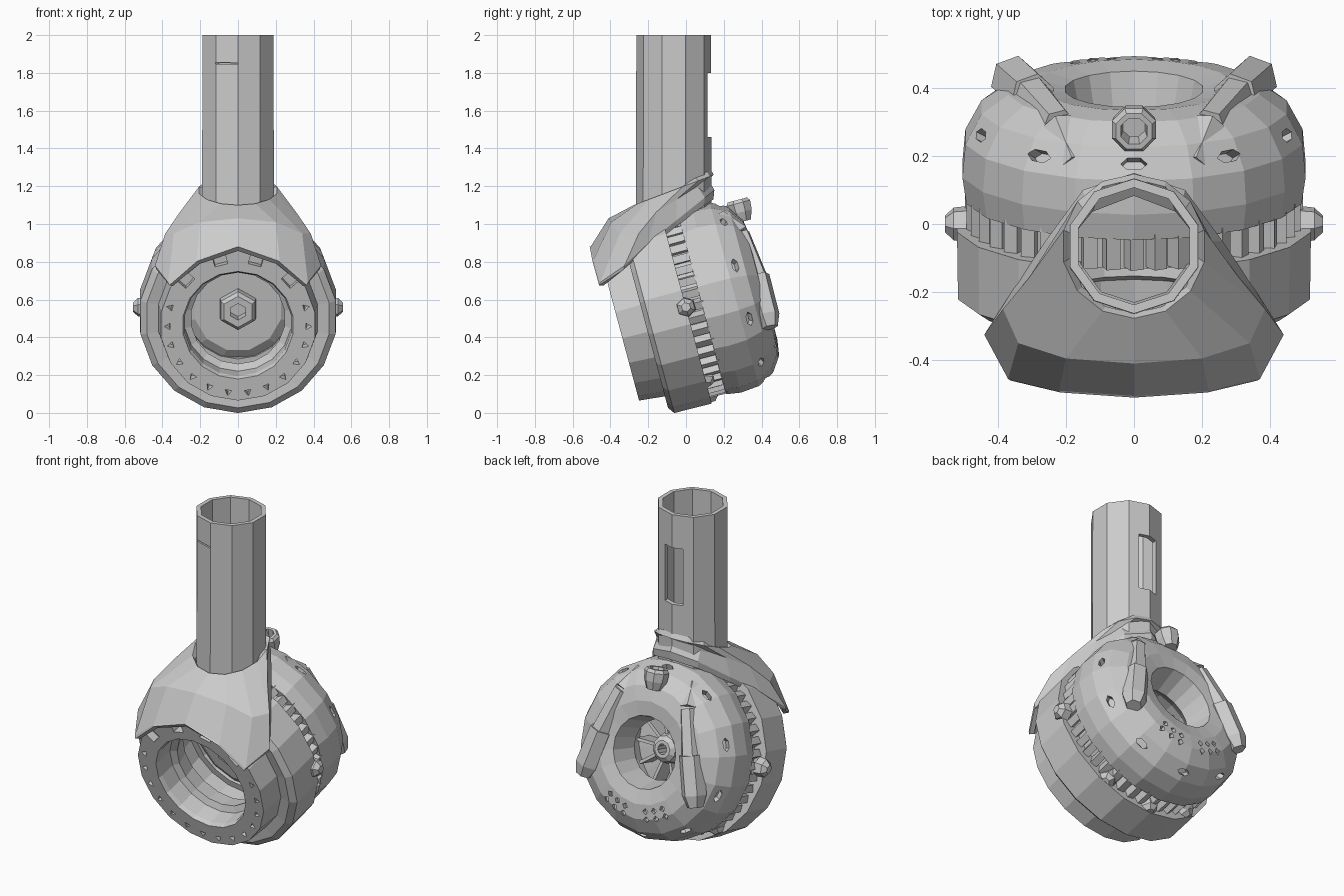
import bpy, bmesh
from math import sin, cos, pi, radians
from mathutils import Matrix, Vector

if "Cube" in bpy.data.objects:
    bpy.data.objects.remove(bpy.data.objects["Cube"])

# drum frame: local y is the tilted drum axis (front to back), x/z are radial
M = Matrix.Translation((0, -.14, .522)) @ Matrix.Rotation(radians(15), 4, 'X')
UP = Matrix.Translation((0, -.065, 0)) @ Matrix.Rotation(pi / 2, 4, 'X')


def T(x, y, z):
    return Matrix.Translation((x, y, z))


def spin(deg):
    return Matrix.Rotation(-radians(deg), 4, 'Y')


def between(a, b):
    a, b = Vector(a), Vector(b)
    return Matrix.Translation(a) @ (b - a).to_track_quat('Y', 'Z').to_matrix().to_4x4()


def finish(name, bm):
    bmesh.ops.remove_doubles(bm, verts=bm.verts, dist=1e-5)
    bmesh.ops.recalc_face_normals(bm, faces=bm.faces)
    me = bpy.data.meshes.new(name)
    bm.to_mesh(me)
    bm.free()
    ob = bpy.data.objects.new(name, me)
    bpy.context.collection.objects.link(ob)
    return ob


def lathe(bm, profile, segs, mat, phase=.5):
    """Revolve a closed (axial, radius) profile about the local y axis."""
    rings = []
    for i in range(segs):
        a = 2 * pi * (i + phase) / segs
        rings.append([bm.verts.new(mat @ Vector((r * cos(a), u, r * sin(a)))) for u, r in profile])
    n = len(profile)
    for i in range(segs):
        p, q = rings[i], rings[(i + 1) % segs]
        for j in range(n):
            k = (j + 1) % n
            if profile[j][1] == 0 and profile[k][1] == 0:
                continue
            if profile[j][1] == 0:
                bm.faces.new((p[j], p[k], q[k]))
            elif profile[k][1] == 0:
                bm.faces.new((p[j], p[k], q[j]))
            else:
                bm.faces.new((p[j], p[k], q[k], q[j]))


def rod(bm, a, b, r1, r2, segs=6):
    L = (M @ Vector(b) - M @ Vector(a)).length
    lathe(bm, [(0, 0), (0, r1), (L, r2), (L, 0)], segs, between(M @ Vector(a), M @ Vector(b)))


def box(bm, mat, size):
    bmesh.ops.create_cube(bm, size=1, matrix=mat @ Matrix.Diagonal((*size, 1)))


def carve(ob, cutter_bms):
    cutters = []
    for c in cutter_bms:
        cut = finish("cutter", c)
        cut.hide_render = True
        m = ob.modifiers.new("cut", 'BOOLEAN')
        m.object, m.operation, m.solver = cut, 'DIFFERENCE', 'EXACT'
        cutters.append(cut)
    apply(ob)
    for c in cutters:
        bpy.data.objects.remove(c)


def apply(ob):
    bpy.context.view_layer.update()
    dg = bpy.context.evaluated_depsgraph_get()
    me = bpy.data.meshes.new_from_object(ob.evaluated_get(dg))
    ob.modifiers.clear()
    ob.data = me


# front half of the drum with bolt pits and the bore below the tube
bm = bmesh.new()
lathe(bm, [(-.223, .413), (-.085, .49), (-.06, .525), (.14, .528), (.14, .32), (.02, .31),
           (.02, .28), (-.08, .25), (-.10, .285), (-.20, .285), (-.223, .30)][:1]
      + [(-.075, .428), (-.085, .49), (-.06, .525), (.145, .528), (.145, .32), (.02, .31),
         (.02, .28), (-.08, .25), (-.10, .285), (-.20, .285), (-.223, .295)], 18, M)
front = finish("front_drum", bm)
pits = bmesh.new()
for a in [42, 75, 105, 138]:
    box(pits, M @ spin(a) @ T(.37, -.22, 0), (.06, .09, .07))
for i in range(14):
    lathe(pits, [(-.03, 0), (-.03, .026), (.04, .012), (.04, 0)], 3,
          M @ spin(15 - i * 210 / 13) @ T(.37, -.22, 0), 0)
bore = bmesh.new()
lathe(bore, [(.75, 0), (.75, .165), (1.3, .165), (1.3, 0)], 10, UP)
carve(front, [pits, bore])

# toothed ring in the gap between the drum halves
bm = bmesh.new()
lathe(bm, [(.13, .455), (.25, .455), (.25, .28), (.13, .28)], 18, M)
for i in range(44):
    box(bm, M @ spin(i * 360 / 44) @ T(.465, .19, 0)
        @ Matrix.Rotation(.4, 4, 'Y'), (.05, .11, .042))
finish("toothed_ring", bm)

# back half of the drum with oval vents and a cluster of small recesses
bm = bmesh.new()
lathe(bm, [(.23, .50), (.31, .512), (.41, .503), (.50, .455), (.555, .375), (.568, .29),
           (.555, .205), (.40, .17), (.33, .25), (.23, .28)], 18, M)
back = finish("back_drum", bm)
vents = bmesh.new()
for i in range(10):
    lathe(vents, [(-.04, 0), (-.04, .028), (.06, .028), (.06, 0)], 6,
          M @ spin(i * 36 + 18) @ T(.475, .455, 0) @ Matrix.Rotation(-radians(60), 4, 'Z')
          @ Matrix.Diagonal((.7, 1, 1.4, 1)))
for a in [-122, -112, -102, -78, -68, -58]:
    for r in (.325, .37):
        box(vents, M @ spin(a) @ T(r, .56, 0) @ Matrix.Rotation(.7, 4, 'Y'), (.025, .05, .025))
carve(back, [vents])

# hub disc seen through both openings
bm = bmesh.new()
lathe(bm, [(.12, 0), (.12, .235), (.15, .285), (.19, .285), (.22, 0)], 12, M)
lathe(bm, [(.05, .045), (.05, .085), (.07, .105), (.13, .11), (.13, .045)], 6, M)
lathe(bm, [(.18, .04), (.18, .12), (.36, .075), (.38, .05), (.38, .03)], 10, M)
for i in range(10):
    box(bm, M @ spin(i * 36) @ T(.13, .26, 0), (.16, .12, .018))
finish("hub", bm)

# small pointed lugs around the drum waist
bm = bmesh.new()
for a in [0, 180, -55, -90, -125]:
    w = .525 if a in (0, 180) else .49
    mat = M @ spin(a) @ T(w - .04, .145, 0) @ Matrix.Rotation(-pi / 2, 4, 'Z')
    lathe(bm, [(0, 0), (0, .055), (.045, .05), (.07, .025), (.07, 0)], 6, mat)
finish("waist_lugs", bm)

# two splayed bars on the back, each with a socketed lower lug
for s, side in ((1, "right"), (-1, "left")):
    bm = bmesh.new()
    A, B, C, D = [(s * x, u, v) for x, u, v in
                  [(.175, .44, .42), (.22, .525, .30), (.30, .55, .05), (.365, .545, -.19)]]
    rod(bm, A, B, .035, .05)
    rod(bm, B, C, .05, .058)
    L = (Vector(D) - Vector(C)).length
    lathe(bm, [(.05, 0), (.05, .042), (-.01, .048), (-.01, .068), (L * .85, .07), (L + .03, .045), (L + .03, 0)],
          6, between(M @ Vector(C), M @ Vector(D)))
    finish(side + "_back_bar", bm)

# open knob at the top of the back
bm = bmesh.new()
K = M @ T(0, .555, .36) @ Matrix.Rotation(pi / 2, 4, 'X')
lathe(bm, [(0, 0), (0, .045), (.05, .065), (.10, .07), (.118, .058), (.118, .042), (.06, .035), (.06, 0)], 8, K)
finish("top_knob", bm)

# upright hollow tube with a slot in the back
bm = bmesh.new()
lathe(bm, [(1.0, .2), (2, .198), (2, .172), (1.0, .172)], 10, UP)
tube = finish("tube", bm)
slot = bmesh.new()
box(slot, T(0, .12, 1.63), (.12, .16, .34))
box(slot, T(-.06, -.25, 1.85), (.12, .12, .008))
carve(tube, [slot])

# flared hood joining the tube to the drum: half outlines from back to front
lower = [(0, .15, 1.18), (.15, .10, 1.14), (.26, -.05, 1.02), (.36, -.20, .90),
         (.44, -.325, .78), (.37, -.455, .69), (.22, -.49, .81), (0, -.505, .88)]
middle = [(0, .11, 1.25), (.14, .06, 1.20), (.23, -.05, 1.13), (.31, -.16, 1.06),
          (.385, -.25, .95), (.34, -.35, .95), (.2, -.395, 1.01), (0, -.41, 1.03)]
upper = [(.212 * sin(pi * i / 7), -.065 + .212 * cos(pi * i / 7), 1.18 + .08 * cos(pi * i / 7))
         for i in range(8)]
rim = [(x * .98, y - .005, z - .05 * (1 - i / 7)) for i, (x, y, z) in enumerate(lower)]
bm = bmesh.new()
loops = []
for half in (rim, lower, middle, upper):
    loop = half + [(-x, y, z) for x, y, z in half[-2:0:-1]]
    loops.append([bm.verts.new(p) for p in loop])
for p, q in zip(loops, loops[1:]):
    for i in range(14):
        j = (i + 1) % 14
        bm.faces.new((p[i], p[j], q[j], q[i]))
hood = finish("hood", bm)
# thicken toward the inside, whichever way the open surface's normals face
f = max(hood.data.polygons, key=lambda p: -p.center.y)
outward = f.normal.y < 0
m = hood.modifiers.new("wall", 'SOLIDIFY')
m.thickness, m.offset = .03, -1 if outward else 1
apply(hood)
